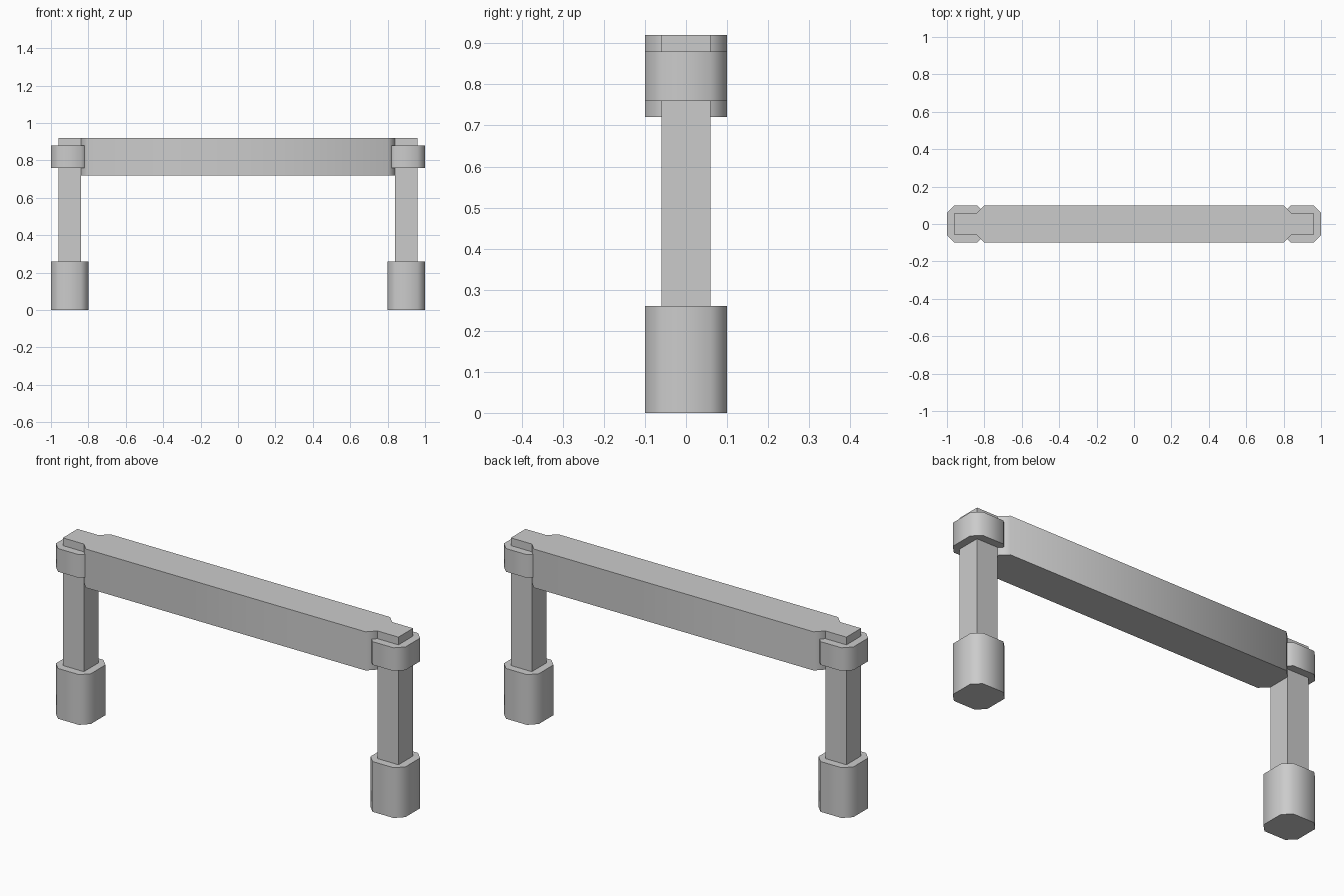
import bpy
import bmesh
import math

if "Cube" in bpy.data.objects:
    bpy.data.objects.remove(bpy.data.objects["Cube"])


def prism(name, profile, z0, z1, smooth=True):
    """Extrude a counter-clockwise xy profile from z0 up to z1."""
    bm = bmesh.new()
    base = bm.faces.new([bm.verts.new((x, y, z0)) for x, y in profile])
    top = bmesh.ops.extrude_face_region(bm, geom=[base], use_keep_orig=True)
    for v in top["geom"]:
        if isinstance(v, bmesh.types.BMVert):
            v.co.z = z1
    bmesh.ops.recalc_face_normals(bm, faces=bm.faces)
    mesh = bpy.data.meshes.new(name)
    bm.to_mesh(mesh)
    bm.free()
    obj = bpy.data.objects.new(name, mesh)
    bpy.context.collection.objects.link(obj)
    if smooth:
        # soft 45 degree chamfers, crisp top and bottom rims
        bpy.ops.object.select_all(action='DESELECT')
        obj.select_set(True)
        bpy.context.view_layer.objects.active = obj
        bpy.ops.object.shade_smooth_by_angle(angle=math.radians(50))
    return obj


def chamfered(cx, hx, hy, c):
    """Rectangle with its four corners cut by c."""
    return [(cx - hx + c, -hy), (cx + hx - c, -hy), (cx + hx, -hy + c), (cx + hx, hy - c),
            (cx + hx - c, hy), (cx - hx + c, hy), (cx - hx, hy - c), (cx - hx, -hy + c)]


def rectangle(cx, hx, hy):
    return [(cx - hx, -hy), (cx + hx, -hy), (cx + hx, hy), (cx - hx, hy)]


# Crossbar between the posts
prism("crossbar", chamfered(0, 0.84, 0.1, 0.04), 0.72, 0.92)

# Foot, post and collar on each side
for side, cx in (("left", -0.9), ("right", 0.9)):
    prism(side + "_foot", chamfered(cx, 0.1, 0.1, 0.04), 0, 0.26)
    prism(side + "_post", rectangle(cx, 0.06, 0.06), 0.26, 0.92, smooth=False)
    prism(side + "_collar", chamfered(cx, 0.1, 0.1, 0.04), 0.76, 0.88)
